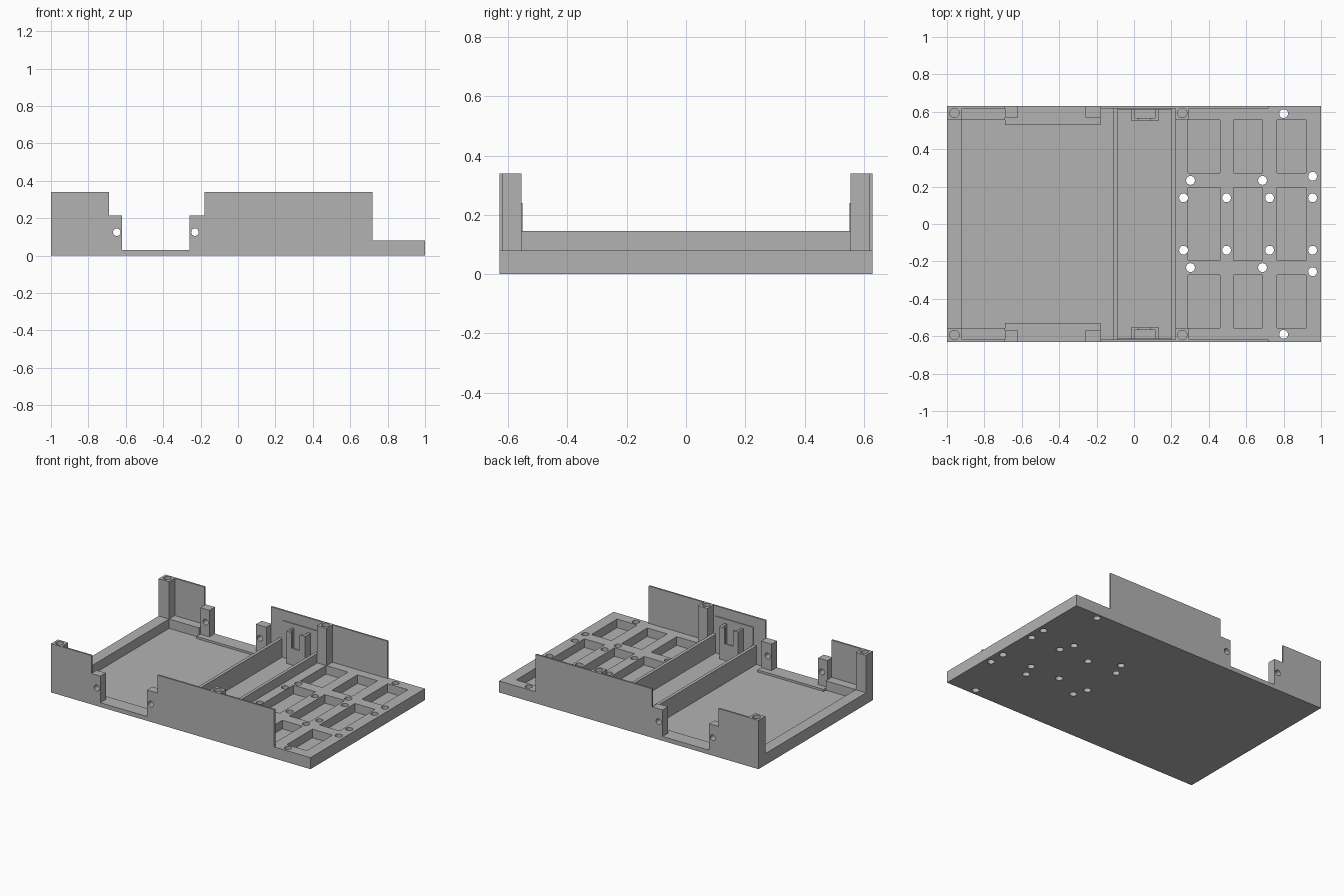
import bpy, bmesh
from mathutils import Matrix, Vector

if "Cube" in bpy.data.objects:
    bpy.data.objects.remove(bpy.data.objects["Cube"], do_unlink=True)

grey = bpy.data.materials.new("plain grey")
grey.use_nodes = True
grey.diffuse_color = (0.45, 0.45, 0.45, 1)
grey.node_tree.nodes["Principled BSDF"].inputs["Base Color"].default_value = (0.45, 0.45, 0.45, 1)


def add_box(bm, x0, x1, y0, y1, z0, z1):
    size = Vector((x1 - x0, y1 - y0, z1 - z0))
    mid = Vector((x0 + x1, y0 + y1, z0 + z1)) / 2
    bmesh.ops.create_cube(bm, size=1, matrix=Matrix.Translation(mid) @ Matrix.Diagonal(size).to_4x4())


def add_rod(bm, centre, radius, length, axis="Z"):
    turn = Matrix.Rotation(1.570796, 4, "X") if axis == "Y" else Matrix.Identity(4)
    bmesh.ops.create_cone(bm, cap_ends=True, segments=28, radius1=radius, radius2=radius,
                          depth=length, matrix=Matrix.Translation(centre) @ turn)


def finish(bm, name):
    mesh = bpy.data.meshes.new(name)
    bm.to_mesh(mesh)
    bm.free()
    mesh.materials.append(grey)
    ob = bpy.data.objects.new(name, mesh)
    bpy.context.collection.objects.link(ob)
    return ob


def box(name, *bounds):
    bm = bmesh.new()
    add_box(bm, *bounds)
    return finish(bm, name)


def cut(ob, bm):
    tool = finish(bm, "cutter")
    tool.hide_render = True
    mod = ob.modifiers.new("cut", "BOOLEAN")
    mod.operation, mod.solver, mod.object = "DIFFERENCE", "EXACT", tool
    bpy.context.view_layer.objects.active = ob
    bpy.ops.object.modifier_apply(modifier=mod.name)
    bpy.data.objects.remove(tool, do_unlink=True)


Y = 0.63        # half depth
INNER = 0.618   # inner face of thin walls
FLOOR, DECK, RIB, TOP = 0.015, 0.08, 0.145, 0.34

# floor and left border
box("floor", -1, 0.222, -Y, Y, 0, FLOOR)
box("left_border", -1, -0.92, -0.555, 0.555, FLOOR, DECK)

# raised deck with pockets and screw holes
deck = box("deck", 0.222, 1, -Y, Y, 0, DECK)
bm = bmesh.new()
for x0, x1 in ((0.29, 0.46), (0.533, 0.687), (0.765, 0.92)):
    for y0, y1 in ((-0.555, -0.273), (-0.195, 0.195), (0.273, 0.555)):
        add_box(bm, x0, x1, y0, y1, 0.02, 0.2)
for x, y in ((0.302, 0.233), (0.687, 0.233), (0.955, 0.255), (0.8, 0.59),
             (0.265, 0.14), (0.495, 0.14), (0.725, 0.14), (0.955, 0.14)):
    for s in (1, -1):
        add_rod(bm, (x, s * y, 0.04), 0.0235, 0.3)
cut(deck, bm)

# cross ribs
box("left_rib", -0.11, -0.088, -INNER, INNER, FLOOR, RIB)
box("right_rib", 0.2, 0.222, -INNER, INNER, FLOOR, RIB)

# parts repeated on the front and back sides
for s, side in ((-1, "front"), (1, "back")):
    def side_box(name, x0, x1, y0, y1, z0, z1):
        ya, yb = sorted((s * y0, s * y1))
        return box(side + "_" + name, x0, x1, ya, yb, z0, z1)

    # thin walls and low edging
    side_box("corner_wall", -0.92, -0.69, INNER, Y, FLOOR, TOP)
    side_box("corner_border", -0.92, -0.69, 0.555, INNER, FLOOR, DECK)
    side_box("long_wall", -0.18, 0.222, INNER, Y, FLOOR, TOP)
    side_box("deck_wall", 0.295, 0.72, INNER, Y, DECK, TOP)
    side_box("wall_lining", -0.088, 0.2, 0.612, INNER, FLOOR, 0.27)
    side_box("notch_sill", -0.69, -0.18, 0.53, Y, FLOOR, 0.03)

    # screw posts with blind holes
    for name, x0, x1, z0 in (("corner_post", -1, -0.92, FLOOR), ("deck_post", 0.222, 0.295, DECK)):
        post = side_box(name, x0, x1, 0.555, Y, z0, TOP)
        bm = bmesh.new()
        add_rod(bm, ((x0 + x1) / 2, s * 0.594, TOP), 0.025, 0.3)
        cut(post, bm)

    # hinge blocks with cross holes
    for name, x0, x1, hole in (("left_block", -0.69, -0.62, -0.648), ("right_block", -0.26, -0.18, -0.23)):
        block = side_box(name, x0, x1, 0.57, Y, 0.03, 0.215)
        bm = bmesh.new()
        add_rod(bm, (hole, s * 0.6, 0.125), 0.02, 0.3, "Y")
        cut(block, bm)

    # slide-in holder between the ribs
    side_box("holder_left_leg", -0.013, 0.003, 0.552, 0.612, FLOOR, 0.24)
    side_box("holder_right_leg", 0.112, 0.13, 0.552, 0.612, FLOOR, 0.24)
    side_box("holder_left_lip", 0.003, 0.025, 0.552, 0.567, FLOOR, 0.24)
    side_box("holder_right_lip", 0.088, 0.112, 0.552, 0.567, FLOOR, 0.24)
    side_box("holder_sill", 0.025, 0.088, 0.552, 0.567, FLOOR, 0.13)
